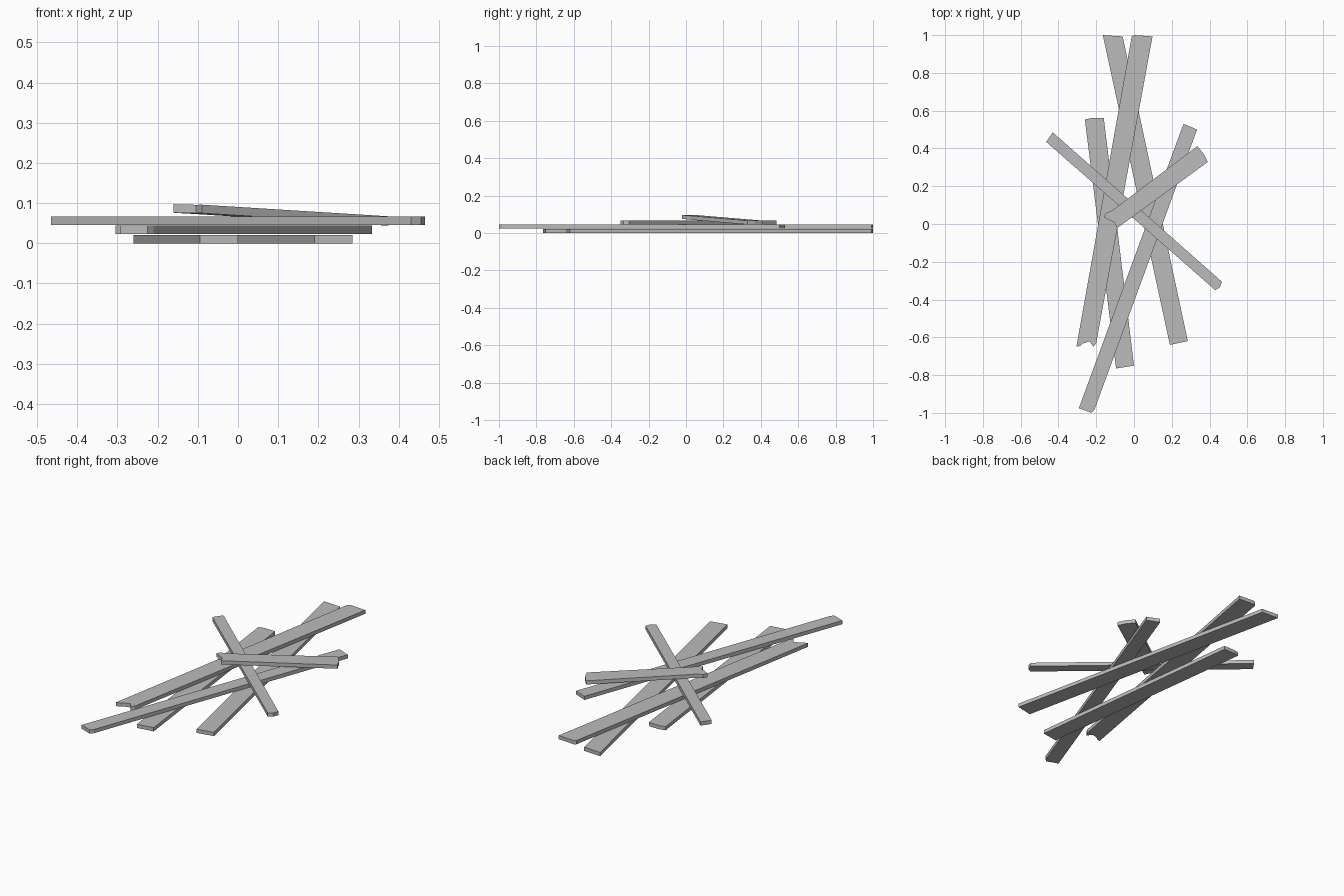
import bpy
import bmesh
from mathutils import Vector

cube = bpy.data.objects.get("Cube")
if cube:
    bpy.data.objects.remove(cube)

# Single weathered grey for every board
grey = bpy.data.materials.new("weathered_grey")
grey.use_nodes = True
colour = (0.5, 0.5, 0.5, 1)
grey.diffuse_color = colour
grey.node_tree.nodes["Principled BSDF"].inputs["Base Color"].default_value = colour

THICK = 0.021


def plank(name, back_end, front_end, base, rise=0):
    """Extrude a board outline; rise lifts its front end off the pile."""
    outline = [Vector(p) for p in back_end + front_end]
    start = sum(outline[:len(back_end)], Vector((0, 0))) / len(back_end)
    finish = sum(outline[len(back_end):], Vector((0, 0))) / len(front_end)
    along = finish - start
    bm = bmesh.new()
    verts = []
    for p in outline:
        t = (p - start).dot(along) / along.length_squared
        verts.append(bm.verts.new((p.x, p.y, base + rise * t)))
    face = bm.faces.new(verts)
    extruded = bmesh.ops.extrude_face_region(bm, geom=[face])["geom"]
    top = [v for v in extruded if isinstance(v, bmesh.types.BMVert)]
    bmesh.ops.translate(bm, verts=top, vec=(0, 0, THICK))
    bmesh.ops.recalc_face_normals(bm, faces=bm.faces)
    mesh = bpy.data.meshes.new(name)
    bm.to_mesh(mesh)
    bm.free()
    mesh.materials.append(grey)
    obj = bpy.data.objects.new(name, mesh)
    bpy.context.collection.objects.link(obj)
    return obj


# Bottom layer
plank("bottom_plank_long",
      [(-0.165, 1.0), (-0.06, 0.993)],
      [(0.285, -0.62), (0.19, -0.64)], 0)
plank("bottom_plank_short",
      [(-0.26, 0.553), (-0.23, 0.56), (-0.16, 0.56)],
      [(0, -0.75), (-0.095, -0.765)], 0)

# Middle layer, one board with a splintered end
plank("middle_plank_splintered",
      [(-0.012, 0.993), (0, 1.0), (0.098, 0.993)],
      [(-0.2, -0.63), (-0.215, -0.65), (-0.235, -0.622),
       (-0.27, -0.632), (-0.285, -0.645), (-0.305, -0.65)], 0.023)
plank("middle_plank_narrow",
      [(0.262, 0.53), (0.334, 0.5)],
      [(-0.21, -0.985), (-0.225, -1.0), (-0.292, -0.975)], 0.023)

# Crossing board
plank("crossing_plank",
      [(-0.465, 0.435), (-0.43, 0.485)],
      [(0.465, -0.305), (0.455, -0.335), (0.43, -0.35)], 0.046)

# Leaning top board with a splintered end
plank("leaning_plank_splintered",
      [(0.335, 0.412), (0.37, 0.37), (0.39, 0.328)],
      [(-0.09, -0.022), (-0.105, 0.01), (-0.13, 0.02),
       (-0.16, 0.037), (-0.148, 0.058), (-0.115, 0.072)], 0.045, rise=0.03)
